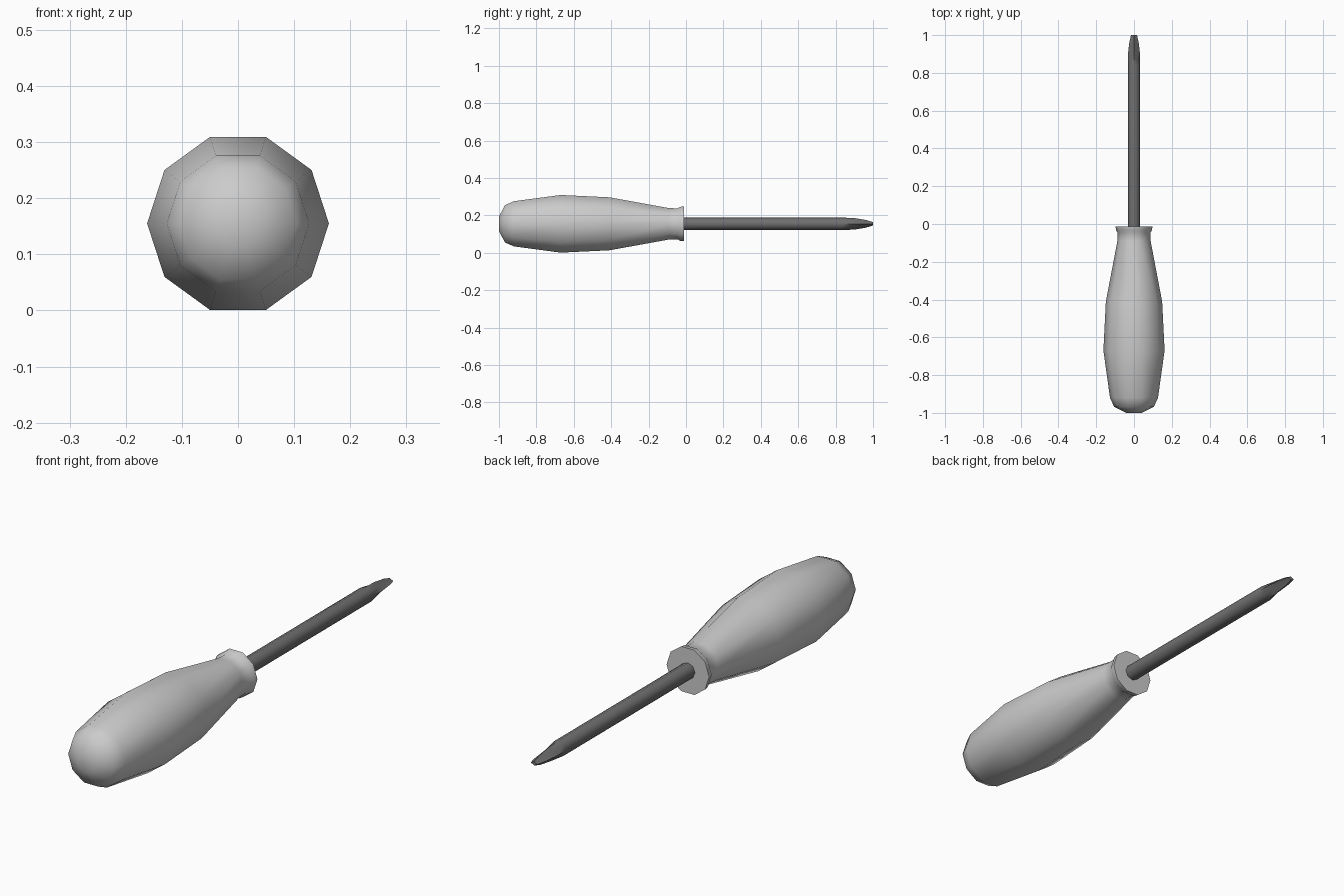
import bpy, bmesh
from math import cos, sin, tau, radians

if "Cube" in bpy.data.objects:
    bpy.data.objects.remove(bpy.data.objects["Cube"])

ZC = 0.155  # height of the tool axis


def loft(name, rings, sides, smooth_angle):
    """Loft rings along y. Each ring: (y, x radius, z radius, groove factor on odd vertices)."""
    bm = bmesh.new()
    loops = []
    for y, rx, rz, groove in rings:
        loop = []
        for i in range(sides):
            k = groove if i % 2 else 1.0
            a = tau * i / sides
            loop.append(bm.verts.new((rx * k * cos(a), y, ZC + rz * k * sin(a))))
        loops.append(loop)
    for a, b in zip(loops, loops[1:]):
        for i in range(sides):
            j = (i + 1) % sides
            bm.faces.new((a[i], a[j], b[j], b[i]))
    bm.faces.new(loops[0])
    bm.faces.new(loops[-1])
    bmesh.ops.recalc_face_normals(bm, faces=bm.faces)
    me = bpy.data.meshes.new(name)
    bm.to_mesh(me)
    bm.free()
    ob = bpy.data.objects.new(name, me)
    bpy.context.collection.objects.link(ob)
    bpy.ops.object.select_all(action='DESELECT')
    ob.select_set(True)
    bpy.context.view_layer.objects.active = ob
    bpy.ops.object.shade_smooth_by_angle(angle=radians(smooth_angle))
    return ob


# Handle: ten-sided swelling grip with a flared collar
profile = [(-1.0, 0.04), (-0.968, 0.105), (-0.92, 0.127), (-0.67, 0.162),
           (-0.41, 0.149), (-0.09, 0.088), (-0.045, 0.087),
           (-0.033, 0.095), (-0.012, 0.098)]
loft("handle", [(y, r, r, 1.0) for y, r in profile], 10, 60)

# Shaft: steel rod ending in a grooved cross tip
shaft = loft("shaft", [
    (-0.05, 0.033, 0.033, 1.0),
    (0.84, 0.033, 0.033, 1.0),
    (0.90, 0.032, 0.031, 0.72),
    (0.96, 0.025, 0.021, 0.60),
    (1.0, 0.016, 0.009, 0.65)], 8, 50)
steel = bpy.data.materials.new("steel")
steel.diffuse_color = (0.16, 0.16, 0.16, 1)
steel.use_nodes = True
steel.node_tree.nodes["Principled BSDF"].inputs["Base Color"].default_value = steel.diffuse_color
shaft.data.materials.append(steel)
